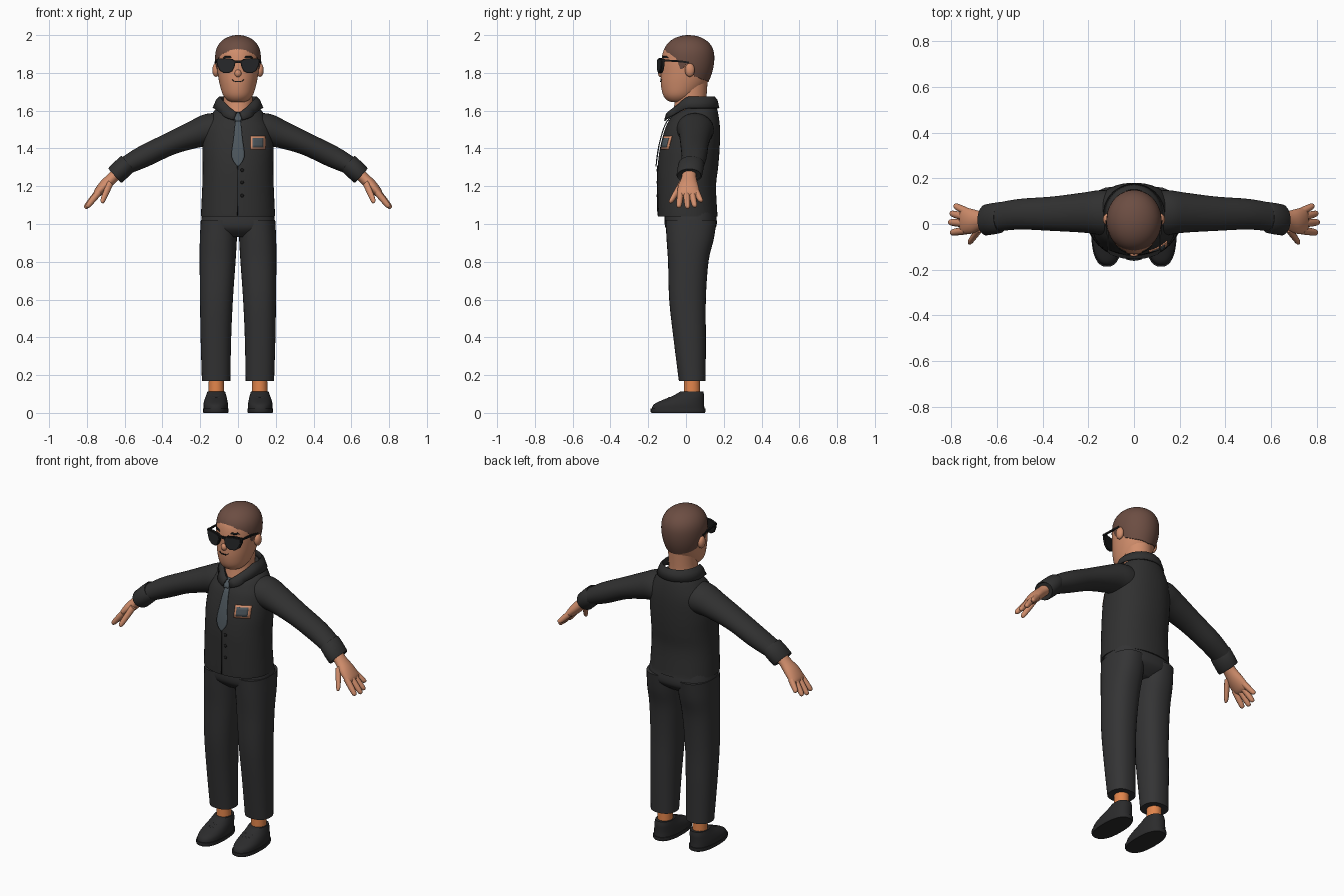
import bpy
import bmesh
import math
from mathutils import Vector
from mathutils.bvhtree import BVHTree

default_cube = bpy.data.objects.get("Cube")
if default_cube:
    bpy.data.objects.remove(default_cube, do_unlink=True)


def material(name, red, green, blue):
    mat = bpy.data.materials.new(name)
    mat.use_nodes = True
    colour = (red, green, blue, 1)
    mat.diffuse_color = colour
    shader = mat.node_tree.nodes["Principled BSDF"]
    shader.inputs["Base Color"].default_value = colour
    shader.inputs["Roughness"].default_value = 0.8
    return mat


jacket_cloth = material("jacket charcoal", .03, .03, .03)
trouser_cloth = material("trouser charcoal", .034, .034, .035)
shoe_leather = material("shoe black", .024, .024, .025)
skin = material("skin", .64, .27, .15)
ankle_skin = material("ankle skin", .75, .23, .07)
hair_brown = material("hair brown", .15, .075, .055)
tie_grey = material("tie grey", .075, .095, .11)
black = material("black", .01, .01, .01)
lens_grey = material("lens dark grey", .02, .021, .023)


def finish(name, verts, faces, mat, mirror=False, thick=0, angle=45):
    """Make a smooth-shaded object, with optional mirroring and thickness."""
    mesh = bpy.data.meshes.new(name)
    mesh.from_pydata(verts, [], faces)
    bm = bmesh.new()
    bm.from_mesh(mesh)
    bmesh.ops.recalc_face_normals(bm, faces=bm.faces)
    bm.to_mesh(mesh)
    bm.free()
    mesh.materials.append(mat)
    obj = bpy.data.objects.new(name, mesh)
    bpy.context.collection.objects.link(obj)
    bpy.ops.object.select_all(action="DESELECT")
    obj.select_set(True)
    bpy.context.view_layer.objects.active = obj
    bpy.ops.object.shade_smooth_by_angle(angle=math.radians(angle))
    if thick:
        solid = obj.modifiers.new("Thickness", "SOLIDIFY")
        solid.thickness = thick
        solid.offset = 0
    if mirror:
        obj.modifiers.new("Mirror", "MIRROR")
    return BVHTree.FromPolygons([Vector(v) for v in verts], faces)


def spline(rows, steps):
    """Catmull-Rom interpolation through rows of numbers."""
    rows = [rows[0]] + rows + [rows[-1]]
    result = []
    for a, b, c, d in zip(rows, rows[1:], rows[2:], rows[3:]):
        for i in range(steps):
            t = i / steps
            result.append([q + t * ((r - p) + t * (2 * p - 5 * q + 4 * r - s
                          + t * (3 * (q - r) + s - p))) / 2
                          for p, q, r, s in zip(a, b, c, d)])
    return result + [list(rows[-1])]


def skin_rings(rings, closed=True, capped=True):
    n = len(rings[0])
    faces = []
    for k in range(len(rings) - 1):
        for i in range(n if closed else n - 1):
            j = (i + 1) % n
            faces.append((k * n + i, k * n + j, (k + 1) * n + j, (k + 1) * n + i))
    if capped:
        faces += [tuple(range(n)), tuple(range((len(rings) - 1) * n, len(rings) * n))]
    return [v for ring in rings for v in ring], faces


def loft(name, rows, mat, mirror=False, square=2, steps=4, n=32):
    """Rows hold x, y, z, two radii, then optional tilt about y and slope along y."""
    rows = [list(r) + [0] * (7 - len(r)) for r in rows]
    rings = []
    for x, y, z, ra, rb, tilt, slope in spline(rows, steps):
        t = math.radians(tilt)
        ring = []
        for i in range(n):
            a = math.tau * i / n
            c, s = math.cos(a), math.sin(a)
            u = math.copysign(abs(c) ** (2 / square), c) * ra
            v = math.copysign(abs(s) ** (2 / square), s) * rb
            ring.append((x + u * math.cos(t), y + v, z - u * math.sin(t) + slope * v))
        rings.append(ring)
    return finish(name, *skin_rings(rings), mat, mirror)


def ball(name, centre, radii, mat, mirror=False):
    x, y, z = centre
    rows = []
    for i in range(13):
        a = math.pi * (i / 12 - .5)
        r = max(math.cos(a), .01)
        rows.append((x, y, z + radii[2] * math.sin(a), radii[0] * r, radii[1] * r))
    return loft(name, rows, mat, mirror, steps=1, n=20)


def plate(name, rows, base, mat, lift=.003, mirror=False, thick=.005):
    """Thin strip laid on the front of a base; rows hold z, left edge, right edge."""
    rings = []
    for z, x0, x1 in spline(rows, 3):
        ring = []
        for i in range(7):
            x = x0 + (x1 - x0) * i / 6
            hit = base.ray_cast(Vector((x, -1, z)), Vector((0, 1, 0)))[0]
            ring.append((x, (hit.y if hit else -.09) - lift, z))
        rings.append(ring)
    finish(name, *skin_rings(rings, False, False), mat, mirror, thick)


def prism(name, outline, y0, y1, mat, bend=0, mirror=False):
    rings = [[(x, y + bend * x * x, z) for x, z in outline] for y in (y0, y1)]
    finish(name, *skin_rings(rings), mat, mirror)


# Jacket: body, arms and cuffs
torso = loft("jacket_body", [
    (0, .01, 1.04, .196, .158), (0, .008, 1.07, .195, .157),
    (0, .004, 1.2, .189, .155), (0, .01, 1.3, .187, .16),
    (0, .02, 1.4, .188, .158), (0, .034, 1.5, .178, .146),
    (0, .04, 1.56, .15, .132, 0, .12), (0, .042, 1.6, .122, .115, 0, .25),
    (0, .042, 1.625, .08, .088, 0, .35)], jacket_cloth, square=2.2, n=48)
loft("jacket_sleeve", [
    (.08, .045, 1.5, .09, .1, 100), (.15, .05, 1.497, .088, .098, 106),
    (.22, .05, 1.478, .075, .088, 112), (.36, .045, 1.424, .06, .075, 116),
    (.5, .043, 1.357, .058, .067, 121), (.6, .03, 1.305, .048, .063, 130)],
    jacket_cloth, True)
loft("sleeve_cuff", [
    (.585, .028, 1.32, .046, .06, 131), (.587, .028, 1.318, .053, .068, 131),
    (.648, .018, 1.26, .053, .068, 132), (.65, .018, 1.258, .045, .06, 132)],
    jacket_cloth, True, steps=2)

# Collar: a folded band around the neck, open at the front
collar = []
for i in range(41):
    a = .1 + (math.tau - .2) * i / 40
    near = min(a, math.tau - a)
    rise = min(near / 1.25, 1)
    s, c = math.sin(a), math.cos(a)
    tip = max(0, 1 - near / .7)
    collar.append([
        (.09 * s, .042 - .1 * c, 1.56 + .085 * rise),
        (.1 * s, .042 - (.11 + .03 * tip) * c, 1.578 + .092 * rise),
        (.112 * s, .042 - (.12 + .028 * tip) * c, 1.575 + .08 * rise),
        ((.13 + .12 * tip) * s, .042 - (.13 + .028 * tip) * c, 1.545 + .068 * rise)])
finish("jacket_collar", *skin_rings(collar, False, False), jacket_cloth, thick=.01)

# Shirt front, tie, placket, buttons and chest badge
plate("shirt_front", [(1.545, -.012, .012), (1.59, -.05, .05)], torso, tie_grey, .006)
plate("tie_blade", [(1.305, -.003, .003), (1.355, -.034, .034),
                    (1.45, -.024, .024), (1.55, -.014, .014)], torso, tie_grey, .009)
plate("tie_knot", [(1.545, -.015, .015), (1.59, -.026, .026)], torso, tie_grey, .022)
plate("jacket_placket", [(1.045, -.005, -.001), (1.31, -.005, -.001)], torso, black, .001)
for number, z in enumerate((1.15, 1.22, 1.285)):
    ball(f"jacket_button_{number}", (.022, -.151, z), (.009, .006, .009), black)
plate("badge_border", [(1.395, .066, .145), (1.465, .066, .145)], torso, skin, .003)
plate("badge_centre", [(1.405, .077, .134), (1.455, .077, .134)], torso, tie_grey, .006)

# Trousers
loft("trouser_hips", [(0, .02, .93, .1, .08), (0, .023, .965, .18, .122),
                      (0, .025, 1.0, .196, .138), (0, .022, 1.07, .186, .135)],
     trouser_cloth, square=2.4, n=48)
loft("trouser_leg", [
    (.1, .027, 1.02, .097, .135), (.104, .022, .92, .098, .125),
    (.108, .012, .8, .095, .107), (.114, .008, .6, .087, .097),
    (.117, .019, .4, .081, .086), (.116, .033, .17, .075, .071)],
    trouser_cloth, True, square=2.3)

# Ankles and shoes
loft("ankle", [(.115, .032, .08, .042, .044), (.115, .032, .2, .039, .041)],
     ankle_skin, True)
loft("shoe_sole", [(.118, -.042, 0, .065, .141), (.118, -.042, .006, .068, .145),
                   (.118, -.042, .022, .068, .145)], shoe_leather, True, 2.4, 2)
loft("shoe_upper", [
    (.118, -.042, .018, .065, .14), (.118, -.037, .045, .065, .133),
    (.117, -.012, .07, .06, .108), (.116, .013, .09, .054, .083),
    (.115, .03, .112, .047, .062)], shoe_leather, True, 2.3)
for number in range(3):
    ball(f"shoe_lace_{number}", (.116, -.04 - .025 * number, .096 - .01 * number),
         (.03, .007, .007), shoe_leather, True)

# Hands
loft("palm", [
    (.63, .018, 1.28, .03, .036, 134), (.67, .015, 1.24, .03, .04, 136),
    (.71, .012, 1.2, .03, .054, 138), (.745, .014, 1.162, .022, .058, 138),
    (.758, .014, 1.148, .01, .048, 138)], skin, True)
fingers = {
    "index": ((.735, -.028, 1.17), (.802, -.038, 1.088)),
    "middle": ((.74, .002, 1.17), (.81, .008, 1.083)),
    "ring": ((.738, .03, 1.17), (.803, .047, 1.09)),
    "little": ((.73, .053, 1.175), (.785, .08, 1.118)),
    "thumb": ((.675, -.02, 1.22), (.722, -.083, 1.112))}
for finger, (root, tip) in fingers.items():
    rows = []
    for t, r in ((0, .018), (.5, .0165), (.85, .014), (.97, .009), (1, .002)):
        x, y, z = Vector(root).lerp(Vector(tip), t)
        rows.append((x, y, z, r, r, 140))
    loft(finger + "_finger", rows, skin, True, steps=3, n=14)

# Neck, head, ears and nose
loft("neck", [(0, .02, 1.55, .085, .1, 0, .2), (0, .02, 1.6, .083, .09, 0, .2),
              (0, .025, 1.66, .077, .083), (0, .03, 1.76, .08, .085)], skin)
head = loft("head", [
    (0, -.045, 1.645, .03, .03), (0, -.04, 1.655, .055, .06),
    (0, -.03, 1.685, .08, .092), (0, -.012, 1.74, .097, .121),
    (0, .0, 1.8, .108, .133), (0, .005, 1.86, .113, .136),
    (0, .01, 1.92, .11, .128), (0, .015, 1.96, .085, .1),
    (0, .02, 1.98, .03, .04)], skin, n=48)
ball("ear", (.117, .02, 1.815), (.019, .026, .036), skin, True)
ball("nose", (0, -.132, 1.797), (.018, .016, .02), skin)

# Hair: a cap whose lower edge follows the hairline around the head
hairline = [(0, 1.915), (.7, 1.905), (1.1, 1.875), (1.2, 1.82), (1.35, 1.82),
            (1.45, 1.85), (1.65, 1.84), (1.78, 1.785), (2.3, 1.765), (3.2, 1.75)]


def hair_edge(a):
    for (a0, z0), (a1, z1) in zip(hairline, hairline[1:]):
        if a <= a1:
            return z0 + (z1 - z0) * (a - a0) / (a1 - a0)


hair = []
for k in range(-1, 17):
    ring = []
    for i in range(72):
        a = math.tau * i / 72
        edge = hair_edge(min(a, math.tau - a))
        z = edge + (2 - edge) * math.sin(max(k, 0) / 16 * math.pi / 2)
        h = (z - 1.88) / .12
        r = max(1 - h ** 2.4, 0) ** .5 if h > 0 else 1 - .2 * h * h
        r = max(r, .01) * (.88 if k < 0 else 1)
        ring.append((.121 * r * math.sin(a), .014 - .136 * r * math.cos(a), z))
    hair.append(ring)
finish("hair", *skin_rings(hair), hair_brown, angle=60)

# Eyebrows and mouth
plate("eyebrow", [(1.878, .035, .078), (1.888, .04, .07)], head, black, .002, True)
plate("mouth", [(1.752, -.012, .012), (1.757, -.026, .026)], head, black, .002)
plate("mouth_corner", [(1.756, .02, .026), (1.764, .026, .03)], head, black, .002, True)

# Sunglasses
rim = [(.012, 1.862), (.03, 1.874), (.07, 1.878), (.114, 1.874), (.112, 1.845),
       (.098, 1.813), (.078, 1.8), (.05, 1.798), (.03, 1.808), (.018, 1.832)]
lens = [(.063 + (x - .063) * .86, 1.84 + (z - 1.84) * .86) for x, z in rim]
prism("glasses_rim", rim, -.152, -.138, black, 2, True)
prism("glasses_lens", lens, -.155, -.15, lens_grey, 2, True)
prism("glasses_bridge", [(-.02, 1.853), (.02, 1.853), (.02, 1.865), (-.02, 1.865)],
      -.151, -.14, black)
temple = [[(x, y, z) for x, z in ((.108, top - .01), (.116, top - .01),
                                  (.116, top), (.108, top))]
          for y, top in ((-.125, 1.872), (-.03, 1.866), (.015, 1.86))]
temple = [[(x + .004 * k, y, z) for x, y, z in ring] for k, ring in enumerate(temple)]
finish("glasses_temple", *skin_rings(temple), black, True)
